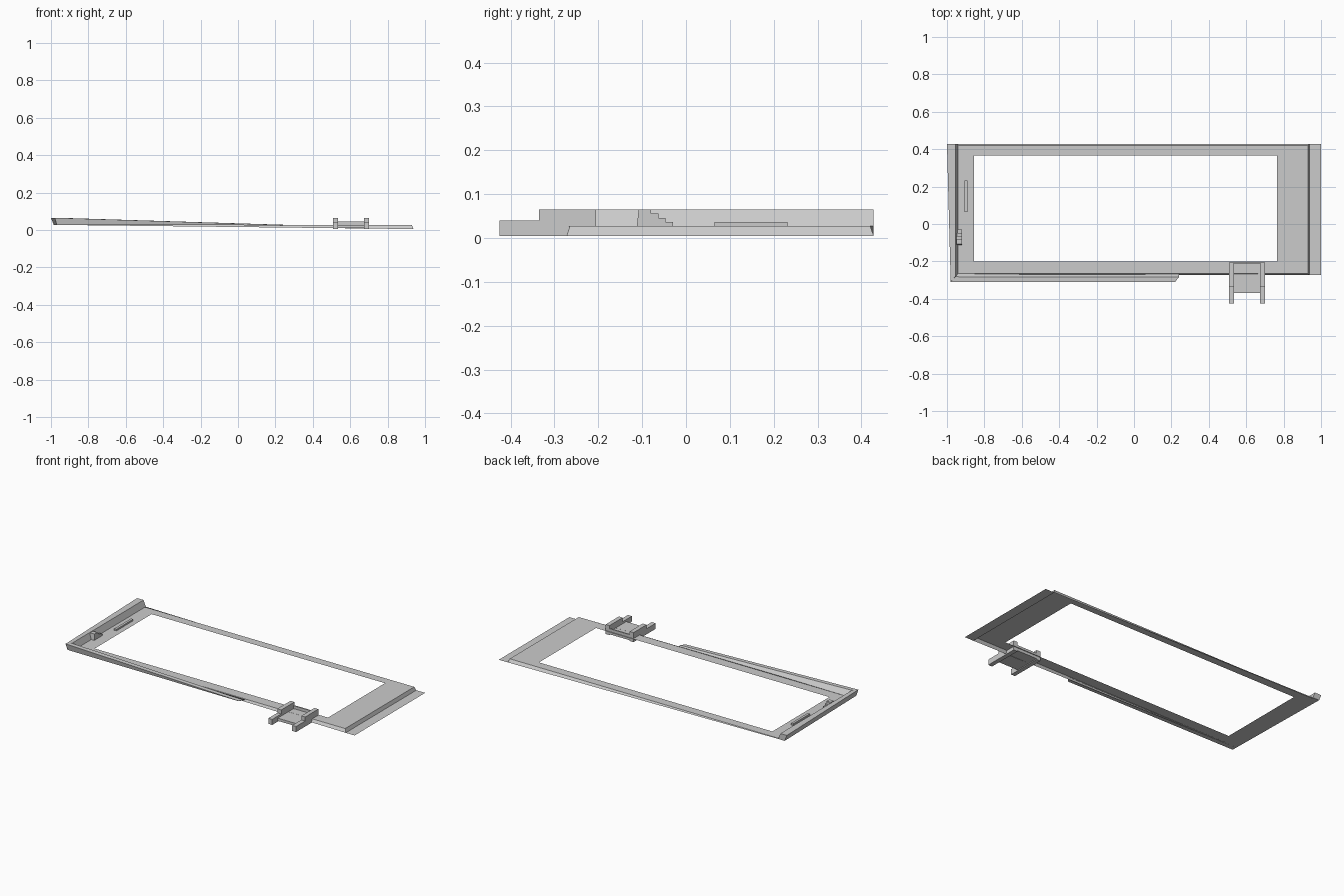
import bpy, bmesh

if "Cube" in bpy.data.objects:
    bpy.data.objects.remove(bpy.data.objects["Cube"])

Z = 0.027    # level of the field surround
LOW = 0.005  # lowest ground


def mesh(name, verts, faces):
    me = bpy.data.meshes.new(name)
    me.from_pydata(verts, [], faces)
    ob = bpy.data.objects.new(name, me)
    bpy.context.collection.objects.link(ob)
    return ob


def loft(name, a, b):
    """Closed solid between two matching cross-sections."""
    n = len(a)
    faces = [(i, (i + 1) % n, n + (i + 1) % n, n + i) for i in range(n)]
    faces += [tuple(range(n))[::-1], tuple(range(n, 2 * n))]
    ob = mesh(name, a + b, faces)
    bm = bmesh.new()
    bm.from_mesh(ob.data)
    bmesh.ops.recalc_face_normals(bm, faces=bm.faces)
    bm.to_mesh(ob.data)
    bm.free()
    return ob


def side_profile(name, pts, x0, x1):
    """Extrude a (y, z) outline along x."""
    return loft(name, [(x0, y, z) for y, z in pts], [(x1, y, z) for y, z in pts])


def box(name, x0, x1, y0, y1, z0, z1):
    return side_profile(name, [(y0, z0), (y1, z0), (y1, z1), (y0, z1)], x0, x1)


def rect(x0, x1, y0, y1, z):
    return [(x0, y0, z), (x1, y0, z), (x1, y1, z), (x0, y1, z)]


# Flat surround with the open rectangle in the middle
outer = rect(-0.94, 0.93, -0.265, 0.42, Z)
inner = rect(-0.855, 0.765, -0.2, 0.365, Z)
mesh("field_surround", outer + inner,
     [(i, (i + 1) % 4, 4 + (i + 1) % 4, 4 + i) for i in range(4)])

# Skirt falling to the sloping terrain on the front, right and back
top = [outer[i] for i in (0, 1, 2, 3)]
foot = [(-0.95, -0.272, Z), (0.938, -0.272, LOW), (0.938, 0.428, LOW), (-0.95, 0.428, Z)]
mesh("embankment_skirt", top + foot, [(4 + i, 5 + i, 1 + i, i) for i in range(3)])

# Low path along the right end
mesh("end_path", rect(0.938, 1.0, -0.272, 0.428, LOW), [(0, 1, 2, 3)])

# Raised bank at the left end
loft("end_bank",
     [(-0.97, -0.305, Z), (-0.94, -0.27, Z), (-0.955, -0.28, 0.065), (-0.98, -0.31, 0.065)],
     [(-0.985, 0.428, Z), (-0.94, 0.428, Z), (-0.955, 0.428, 0.065), (-1.0, 0.428, 0.065)])

# Front bank tapering down to the surround
loft("front_bank",
     [(-0.97, -0.303, Z), (-0.94, -0.265, Z), (-0.955, -0.282, 0.065), (-0.98, -0.31, 0.065)],
     [(0.22, -0.308, Z - 0.002), (0.24, -0.267, Z - 0.002),
      (0.24, -0.284, Z + 0.001), (0.22, -0.31, Z + 0.001)])

# Steps down the left bank
steps = [(-0.112, Z), (-0.108, 0.065)]
for i, y in enumerate((-0.08, -0.063, -0.047, -0.03)):
    steps += [(y, 0.065 - i * 0.0095), (y, 0.065 - (i + 1) * 0.0095)]
side_profile("bank_steps", steps, -0.95, -0.92)

# Bench beside the field
box("bench", -0.905, -0.89, 0.065, 0.232, Z, 0.037)

# Entrance: two stepped cheek walls, floor and low rear wall
cheek = [(-0.425, LOW), (-0.205, LOW), (-0.205, 0.065), (-0.335, 0.065),
         (-0.335, 0.04), (-0.425, 0.04)]
for side, x in (("left", 0.508), ("right", 0.674)):
    side_profile("entrance_wall_" + side, cheek, x, x + 0.027)
box("entrance_floor", 0.535, 0.674, -0.37, -0.21, 0.01, Z)
box("entrance_rear_wall", 0.535, 0.674, -0.213, -0.205, 0.01, 0.045)
